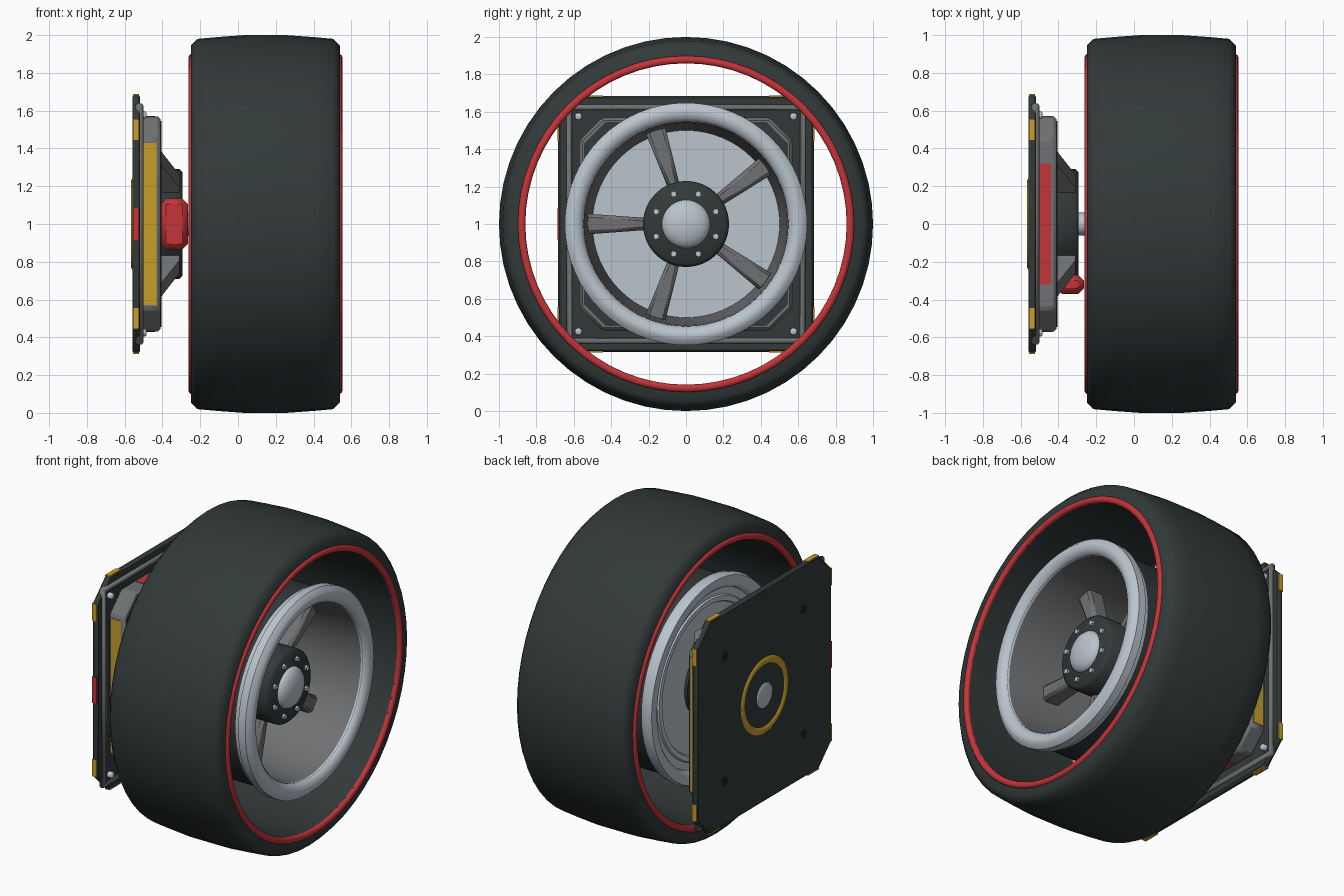
import bpy, bmesh, math
from mathutils import Matrix, Vector

if "Cube" in bpy.data.objects:
    bpy.data.objects.remove(bpy.data.objects["Cube"])

CENTRE = Vector((0, 0, 1))


def material(name, r, g, b):
    m = bpy.data.materials.new(name)
    m.use_nodes = True
    m.diffuse_color = (r, g, b, 1)
    m.node_tree.nodes["Principled BSDF"].inputs["Base Color"].default_value = (r, g, b, 1)
    return m


DARK = material("dark rubber", 0.032, 0.042, 0.042)
BLACK = material("hole black", 0.012, 0.015, 0.015)
GREY = material("mid grey metal", 0.16, 0.165, 0.17)
SILVER = material("pale metal", 0.49, 0.555, 0.61)
RED = material("red trim", 0.55, 0.035, 0.04)
YELLOW = material("yellow trim", 0.58, 0.345, 0.024)


def finish(name, bm, mat, bevel=0.0, angle=35):
    bmesh.ops.recalc_face_normals(bm, faces=bm.faces)
    mesh = bpy.data.meshes.new(name)
    bm.to_mesh(mesh)
    bm.free()
    mesh.materials.append(mat)
    ob = bpy.data.objects.new(name, mesh)
    bpy.context.collection.objects.link(ob)
    if bevel:
        mod = ob.modifiers.new("bevel", "BEVEL")
        mod.width, mod.segments, mod.limit_method = bevel, 1, "ANGLE"
    bpy.ops.object.select_all(action="DESELECT")
    ob.select_set(True)
    bpy.context.view_layer.objects.active = ob
    bpy.ops.object.shade_smooth_by_angle(angle=math.radians(angle))
    return ob


def lathe(name, profile, mat, steps=64, closed=True, at=(0, 0)):
    """Revolve (x, radius) points around an axis parallel to x."""
    bm = bmesh.new()
    c = CENTRE + Vector((0, at[0], at[1]))
    vs = [bm.verts.new(c + Vector((x, 0, r))) for x, r in profile]
    pairs = list(zip(vs, vs[1:])) + ([(vs[-1], vs[0])] if closed else [])
    edges = [bm.edges.new(p) for p in pairs]
    bmesh.ops.spin(bm, geom=vs + edges, cent=c, axis=(1, 0, 0),
                   angle=math.tau, steps=steps)
    bmesh.ops.remove_doubles(bm, verts=bm.verts, dist=0.0002)
    return finish(name, bm, mat, angle=46)


def ring(name, x, r, dx, dr, mat):
    """Torus around the x axis with an oval section."""
    turns = [math.tau * i / 10 for i in range(10)]
    return lathe(name, [(x + dx * math.cos(a), r + dr * math.sin(a)) for a in turns], mat)


def disc(name, x0, x1, r, mat, steps=48, at=(0, 0), edge=0.0):
    pts = [(x0, 0), (x0, r), (x1 - edge, r), (x1, r - edge), (x1, 0)]
    return lathe(name, pts, mat, steps, False, at)


def dome(name, x, r, height, mat):
    turns = [t * math.pi / 12 for t in range(7)]
    return lathe(name, [(x + height * math.sin(a), r * math.cos(a)) for a in turns], mat, 40, False)


def octagon(half, cut):
    a, b = half, half - cut
    return [(a, -b), (a, b), (b, a), (-b, a), (-a, b), (-a, -b), (-b, -a), (b, -a)]


def prism(name, outline, x0, x1, mat, bevel=0.0):
    bm = bmesh.new()
    face = bm.faces.new([bm.verts.new(CENTRE + Vector((x0, y, z))) for y, z in outline])
    out = bmesh.ops.extrude_face_region(bm, geom=[face])["geom"]
    bmesh.ops.translate(bm, vec=(x1 - x0, 0, 0),
                        verts=[v for v in out if isinstance(v, bmesh.types.BMVert)])
    return finish(name, bm, mat, bevel)


def box(name, lo, hi, mat, bevel=0.0, turn=0.0):
    """Box given by corners relative to the wheel centre, turned about x."""
    bm = bmesh.new()
    bmesh.ops.create_cube(bm, size=1)
    lo, hi = Vector(lo), Vector(hi)
    m = Matrix.Translation(CENTRE) @ Matrix.Rotation(turn, 4, "X") \
        @ Matrix.Translation((lo + hi) / 2) @ Matrix.Diagonal((*(hi - lo), 1))
    bmesh.ops.transform(bm, matrix=m, verts=bm.verts)
    return finish(name, bm, mat, bevel)


# Tyre: open tube with a crowned tread
MID = 0.145
half = [(0.395, 0.86), (0.395, 0.945), (0.36, 0.98), (0.25, 0.99), (0.11, 1.0)]
lathe("tyre", [(MID - x, r) for x, r in half] + [(MID + x, r) for x, r in half[::-1]], DARK, 56)
ring("inner_red_band", MID - 0.39, 0.879, 0.018, 0.021, RED)
ring("outer_red_band", MID + 0.39, 0.879, 0.018, 0.021, RED)

# Rim: dark barrel, pale lips, grey dish
lathe("rim_barrel", [(-0.15, 0.57), (-0.15, 0.61), (0.45, 0.61), (0.45, 0.57)], DARK)
lathe("outer_lip", [(0.42, 0.55), (0.42, 0.63), (0.445, 0.632), (0.455, 0.648), (0.505, 0.648),
                    (0.53, 0.622), (0.535, 0.597), (0.525, 0.567), (0.5, 0.545)], SILVER)
lathe("inner_lip", [(-0.13, 0.54), (-0.13, 0.64), (-0.17, 0.648), (-0.2, 0.635),
                    (-0.2, 0.58), (-0.18, 0.56), (-0.13, 0.55)], SILVER)
lathe("rim_dish", [(0.505, 0.547), (0.42, 0.538), (-0.12, 0.5), (-0.12, 0.56), (0.45, 0.575)], GREY)
disc("back_disc", -0.15, -0.115, 0.56, SILVER, 64)
lathe("back_disc_step", [(-0.145, 0.46), (-0.16, 0.47), (-0.16, 0.5), (-0.145, 0.51)], SILVER)
disc("rear_hub", -0.17, -0.14, 0.23, DARK)

# Hub with cap and bolts
disc("hub_drum", 0.12, 0.37, 0.23, DARK, 48, edge=0.02)
disc("hub_shaft", -0.12, 0.13, 0.1, GREY, 32)
dome("hub_cap", 0.365, 0.13, 0.06, SILVER)
for i in range(8):
    a = math.tau * (i + 0.5) / 8
    disc("hub_bolt", 0.365, 0.385, 0.017, SILVER, 6, (0.173 * math.cos(a), 0.173 * math.sin(a)))

# Five tapered spokes
for i in range(5):
    bm = bmesh.new()
    bmesh.ops.create_cube(bm, size=1)
    for v in bm.verts:
        outer, front = v.co.y > 0, v.co.x > 0
        v.co = Vector((0.25 if front else 0.13, 0.54 if outer else 0.18,
                       math.copysign(0.056 if outer else 0.03, v.co.z)))
    bmesh.ops.transform(bm, verts=bm.verts, matrix=Matrix.Translation(CENTRE)
                        @ Matrix.Rotation(math.pi + i * math.tau / 5, 4, "X"))
    finish("spoke", bm, GREY, 0.018, 50)

# Mounting plate with coloured edge marks
prism("mount_plate", octagon(0.685, 0.13), -0.558, -0.52, DARK, 0.01)
for q in range(4):
    for s in (-1, 1):
        mid = s * 0.5
        box("yellow_edge_mark", (-0.556, 0.68, mid - 0.055), (-0.524, 0.688, mid + 0.055),
            YELLOW, turn=q * math.pi / 2)
box("red_edge_mark", (-0.556, -0.688, -0.085), (-0.524, -0.68, 0.085), RED)
ring("plate_ring", -0.555, 0.22, 0.012, 0.023, YELLOW)
dome("plate_cap", -0.555, 0.08, -0.012, SILVER)
for y in (-1, 1):
    for z in (-1, 1):
        disc("plate_hole", -0.5595, -0.55, 0.028, BLACK, 20, (y * 0.4, z * 0.4))
        disc("corner_screw", -0.515, -0.485, 0.02, SILVER, 12, (y * 0.575, z * 0.575), 0.006)

# Four straight tubes framing the plate
curve = bpy.data.curves.new("tube_frame", "CURVE")
curve.dimensions, curve.bevel_depth, curve.bevel_resolution = "3D", 0.022, 2
spline = curve.splines.new("POLY")
points = [(-1, -1), (1, -1), (1, 1), (-1, 1)]
spline.points.add(len(points) - 1)
for p, (y, z) in zip(spline.points, points):
    p.co = (-0.522, y * 0.625, z * 0.625 + 1, 1)
spline.use_cyclic_u = True
curve.materials.append(GREY)
bpy.context.collection.objects.link(bpy.data.objects.new("tube_frame", curve))

# Housing with side and end panels
prism("housing", octagon(0.569, 0.12), -0.525, -0.41, GREY, 0.015)
prism("housing_face", octagon(0.545, 0.115), -0.42, -0.406, DARK)
for s in (-1, 1):
    mid = s * 0.569
    box("yellow_side_panel", (-0.5, mid - 0.004, -0.43), (-0.432, mid + 0.004, 0.43), YELLOW)
    box("red_end_panel", (-0.5, -0.32, mid - 0.003), (-0.44, 0.32, mid + 0.003), RED)

# Bearing, gussets and axle
disc("bearing", -0.41, -0.295, 0.29, DARK, 48, edge=0.015)
for i in range(4):
    bm = bmesh.new()
    corners = ((-0.41, 0.2), (-0.41, 0.5), (-0.31, 0.32), (-0.31, 0.2))
    face = bm.faces.new([bm.verts.new((x, r, -0.05)) for x, r in corners])
    out = bmesh.ops.extrude_face_region(bm, geom=[face])["geom"]
    bmesh.ops.translate(bm, vec=(0, 0, 0.1),
                        verts=[v for v in out if isinstance(v, bmesh.types.BMVert)])
    bmesh.ops.transform(bm, verts=bm.verts, matrix=Matrix.Translation(CENTRE)
                        @ Matrix.Rotation(math.pi / 4 + i * math.pi / 2, 4, "X"))
    finish("gusset", bm, GREY)
disc("axle", -0.3, -0.12, 0.06, SILVER, 32)

# Brake caliper
box("caliper", (-0.41, -0.37, -0.135), (-0.265, -0.27, 0.135), RED, 0.03)
